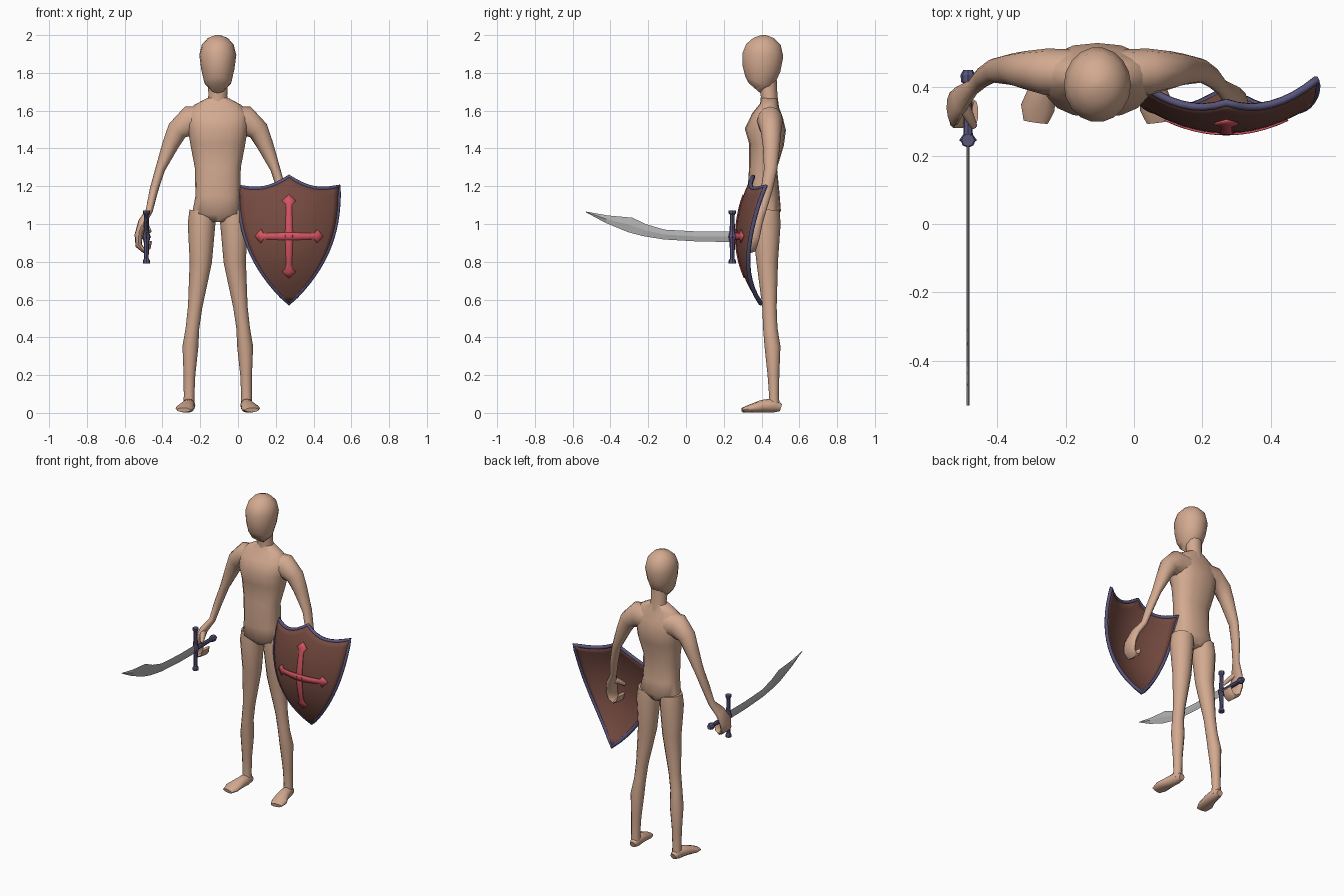
import bpy, bmesh, math
from mathutils import Vector

if "Cube" in bpy.data.objects:
    bpy.data.objects.remove(bpy.data.objects["Cube"])


def material(name, rgb):
    m = bpy.data.materials.new(name)
    m.use_nodes = True
    m.diffuse_color = (*rgb, 1)
    m.node_tree.nodes["Principled BSDF"].inputs["Base Color"].default_value = (*rgb, 1)
    return m


SKIN = material("skin", (0.65, 0.40, 0.28))
BROWN = material("shield brown", (0.18, 0.07, 0.053))
PURPLE = material("dark purple metal", (0.10, 0.09, 0.20))
RED = material("cross red", (0.66, 0.09, 0.12))
STEEL = material("blade steel", (0.45, 0.45, 0.45))

BODY_X = -0.107
X, Y = Vector((1, 0, 0)), Vector((0, 1, 0))


def finish(name, bm, mat, smooth=True, angle=50):
    bmesh.ops.remove_doubles(bm, verts=bm.verts, dist=0.0005)
    bmesh.ops.recalc_face_normals(bm, faces=bm.faces)
    mesh = bpy.data.meshes.new(name)
    bm.to_mesh(mesh)
    bm.free()
    mesh.materials.append(mat)
    for p in mesh.polygons:
        p.use_smooth = smooth
    if smooth:
        mesh.set_sharp_from_angle(angle=math.radians(angle))
    ob = bpy.data.objects.new(name, mesh)
    bpy.context.collection.objects.link(ob)
    return ob


def loft(name, rings, mat, sides=12, ref=X, power=1.0, smooth=True):
    """Skin elliptical rings (x, y, z, radius u, radius v) along a path."""
    bm = bmesh.new()
    pts = [Vector(r[:3]) for r in rings]
    loops = []
    for i, r in enumerate(rings):
        t = (pts[min(i + 1, len(pts) - 1)] - pts[max(i - 1, 0)]).normalized()
        axis = (ref - t * ref.dot(t)).normalized()
        u, v = (axis, t.cross(axis)) if ref == X else (axis.cross(t), axis)
        loop = []
        for k in range(sides):
            a = math.tau * k / sides
            c, s = math.cos(a), math.sin(a)
            c = math.copysign(abs(c) ** power, c)
            s = math.copysign(abs(s) ** power, s)
            loop.append(bm.verts.new(pts[i] + u * c * r[3] + v * s * r[4]))
        loops.append(loop)
    for a, b in zip(loops, loops[1:]):
        for k in range(sides):
            n = (k + 1) % sides
            bm.faces.new((a[k], a[n], b[n], b[k]))
    bm.faces.new(loops[0])
    bm.faces.new(loops[-1])
    return finish(name, bm, mat, smooth)


def upright(name, rows, **kw):
    """Central body part from rows of (y, z, half width, half depth)."""
    return loft(name, [(BODY_X, *r) for r in rows], SKIN, **kw)


# Torso, neck and head
upright("torso", [(.425, 1.015, .05, .05), (.42, 1.06, .135, .083), (.41, 1.15, .118, .086),
                  (.408, 1.3, .122, .074), (.426, 1.42, .145, .092), (.42, 1.5, .158, .109),
                  (.432, 1.575, .165, .082), (.44, 1.63, .125, .05), (.442, 1.665, .06, .042)],
        sides=16, power=0.85)
upright("neck", [(.442, 1.62, .062, .05), (.44, 1.68, .05, .044), (.43, 1.77, .052, .05)])
upright("head", [(.362, 1.72, .04, .04), (.388, 1.75, .072, .08), (.4, 1.82, .088, .102),
                 (.407, 1.895, .098, .11), (.41, 1.95, .084, .093), (.41, 1.985, .052, .055),
                 (.41, 2.0, .012, .012)], sides=18)

# Limbs, given as distance outward from the body's middle
ARM = [(.07, .44, 1.54, .085, .07), (.15, .445, 1.545, .08, .068), (.215, .45, 1.495, .056, .055),
       (.25, .452, 1.42, .044, .046), (.305, .448, 1.29, .026, .035), (.338, .427, 1.18, .023, .031),
       (.363, .4, 1.07, .019, .024), (.4, .365, 1.01, .022, .042), (.42, .338, .94, .021, .054),
       (.418, .328, .885, .018, .048), (.392, .325, .86, .014, .044), (.366, .325, .875, .012, .04),
       (.357, .325, .91, .009, .036)]
THUMB = [(.395, .355, 1.01, .015, .022), (.375, .315, .985, .014, .017), (.36, .285, .96, .009, .011)]
LEG = [(.08, .425, 1.07, .07, .07), (.086, .425, 1.0, .073, .076), (.09, .43, .8, .059, .057),
       (.12, .442, .56, .038, .038), (.134, .446, .45, .036, .038), (.145, .458, .35, .042, .042),
       (.15, .463, .2, .031, .031), (.152, .466, .09, .028, .026), (.152, .466, .03, .03, .03)]
FOOT = [(.15, .502, .028, .02, .02), (.152, .465, .04, .033, .038), (.16, .4, .035, .038, .033),
        (.174, .34, .023, .05, .022), (.18, .298, .015, .036, .012)]
for side, label in ((1, "left"), (-1, "right")):
    for part, rings, ref in (("arm_and_hand", ARM, Y), ("thumb", THUMB, Y),
                             ("leg", LEG, X), ("foot", FOOT, X)):
        loft(f"{label}_{part}", [(BODY_X + side * r[0], *r[1:]) for r in rings], SKIN, ref=ref)

# Sword: curved blade, grip, pommel and cross guard
SX, SZ = -0.485, 0.932
blade = [(.25, .96, .905), (.07, .96, .907), (-.115, .97, .918), (-.22, 1.0, .935),
         (-.295, 1.035, .955), (-.42, 1.046, 1.005), (-.53, 1.066, 1.062)]
loft("sword_blade", [(SX, y, (a + b) / 2, .005, (a - b) / 2) for y, a, b in blade],
     STEEL, sides=4, smooth=False)
grip = [(.24, .014), (.41, .013), (.415, .02), (.435, .022), (.45, .014)]
loft("sword_grip", [(SX, y, SZ, r, r) for y, r in grip], PURPLE, sides=8, smooth=False)
guard = [(-.14, .019), (-.125, .019), (-.115, .012), (-.03, .014), (0, .022),
         (.03, .014), (.115, .012), (.125, .019), (.14, .019)]
loft("sword_guard", [(SX, .245, SZ + z, r, r) for z, r in guard], PURPLE, sides=8, smooth=False)
boss = [(.225, .004), (.245, .026), (.27, .008)]
loft("guard_boss", [(SX, y, SZ, r, r) for y, r in boss], PURPLE, sides=4, smooth=False)

# Shield: domed board narrowing to a point
HX, HZ, HALF = 0.27, 0.93, 0.263


def on_shield(dx, z, lift=0.0):
    bend = 0.8 if z > HZ else 1.0
    return Vector((HX + dx, 0.273 + 1.3 * dx ** 2 + bend * (z - HZ) ** 2 - lift, z))


def board_point(u, s):
    crest = 0.05 - 0.19 * abs(u) + 0.14 * u * u
    return on_shield(u * HALF * (1 - s ** 2.5), 1.2 - 0.62 * s + crest * (1 - s))


def sheet(name, rows, mat, thickness):
    bm = bmesh.new()
    grid = [[bm.verts.new(p) for p in row] for row in rows]
    for a, b in zip(grid, grid[1:]):
        for k in range(len(a) - 1):
            bm.faces.new((a[k], a[k + 1], b[k + 1], b[k]))
    bmesh.ops.dissolve_degenerate(bm, dist=0.0005, edges=bm.edges)
    ob = finish(name, bm, mat)
    mod = ob.modifiers.new("thickness", 'SOLIDIFY')
    mod.thickness = thickness
    mod.offset = 0
    return ob


N = 16
us = [2 * i / N - 1 for i in range(N + 1)]
ss = [i / N for i in range(N + 1)]
sheet("shield_board", [[board_point(u, s) for u in us] for s in ss], BROWN, 0.016)

# Rim tube around the board
edge = [board_point(u, 0) for u in us] + [board_point(1, s) for s in ss[1:]]
edge += [board_point(-1, s) for s in reversed(ss[1:-1])]
curve = bpy.data.curves.new("shield_rim", 'CURVE')
curve.dimensions = '3D'
curve.bevel_depth = 0.012
curve.bevel_resolution = 1
spline = curve.splines.new('POLY')
spline.points.add(len(edge) - 1)
for pt, co in zip(spline.points, edge):
    pt.co = (*co, 1)
spline.use_cyclic_u = True
curve.materials.append(PURPLE)
bpy.context.collection.objects.link(bpy.data.objects.new("shield_rim", curve))

# Cross plates with pointed, flared ends
for name, reach, vertical in (("cross_upright", .22, True), ("cross_bar", .18, False)):
    half = [(reach * k / 8, .021 - .001 * k) for k in range(7)]
    half += [(reach - .032, .036), (reach, .002)]
    stations = [(-t, w) for t, w in reversed(half[1:])] + half
    rows = []
    for t, w in stations:
        offs = (-w, 0, w)
        rows.append([on_shield(o, HZ + .005 + t, .011) if vertical
                     else on_shield(t, HZ + .005 + o, .011) for o in offs])
    sheet(name, rows, RED, 0.006)
